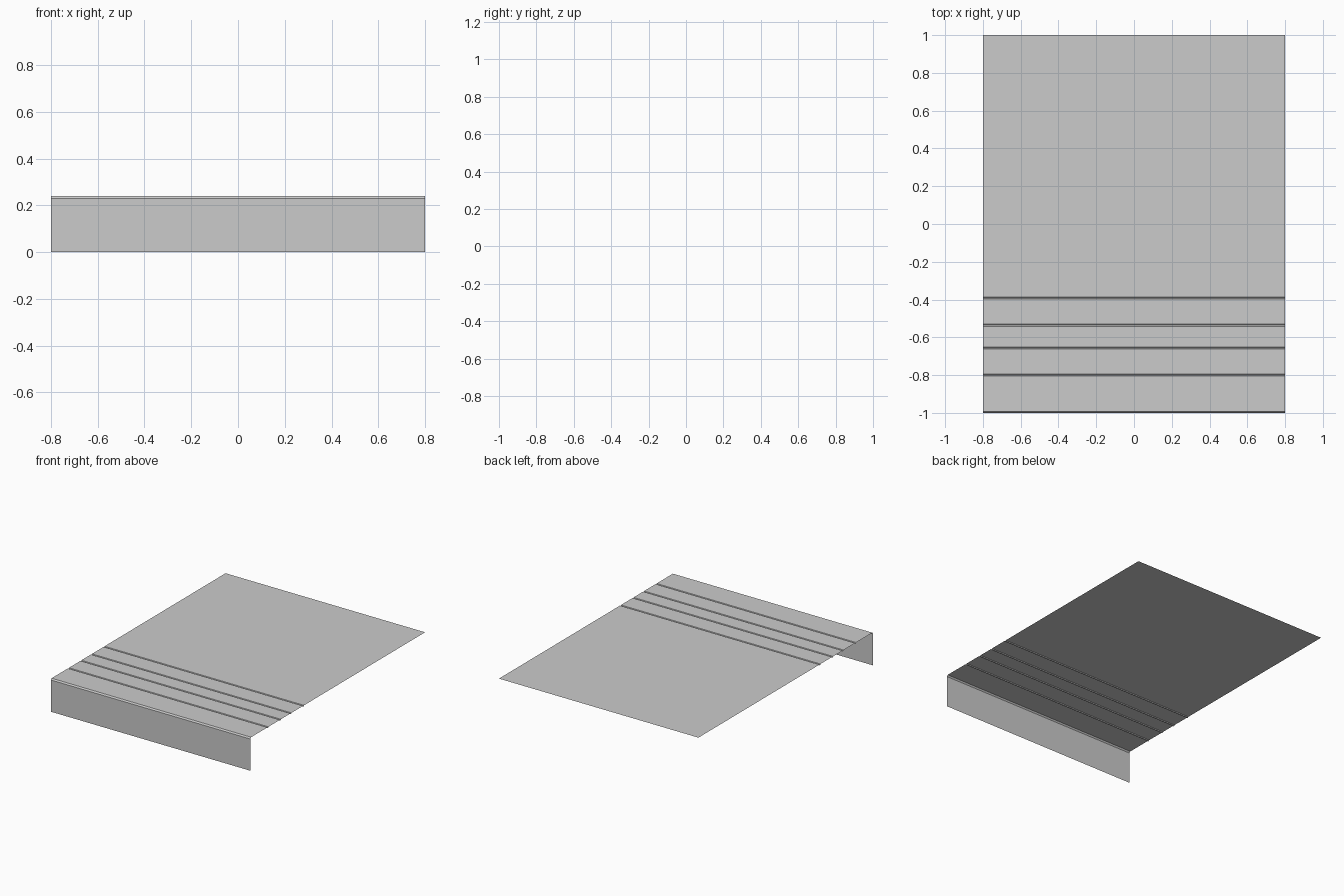
import bpy, bmesh

if "Cube" in bpy.data.objects:
    bpy.data.objects.remove(bpy.data.objects["Cube"])

HALF_WIDTH, TOP, GROOVE = 0.8, 0.24, 0.006

# Side profile (y, z): front lip, small chamfer, flat top with fine grooves
profile = [(-1.0, 0.0), (-1.0, TOP - 0.01), (-0.992, TOP)]
for y in (-0.80, -0.657, -0.536, -0.392):
    profile += [(y - GROOVE, TOP), (y - GROOVE / 2, TOP - GROOVE),
                (y + GROOVE / 2, TOP - GROOVE), (y + GROOVE, TOP)]
profile.append((1.0, TOP))

# Extrude the open profile across the width as a thin sheet
bm = bmesh.new()
rows = [(bm.verts.new((-HALF_WIDTH, y, z)), bm.verts.new((HALF_WIDTH, y, z)))
        for y, z in profile]
for (a, b), (c, d) in zip(rows, rows[1:]):
    bm.faces.new((a, b, d, c))

mesh = bpy.data.meshes.new("grooved_panel")
bm.to_mesh(mesh)
bm.free()
panel = bpy.data.objects.new("grooved_panel", mesh)
bpy.context.collection.objects.link(panel)
